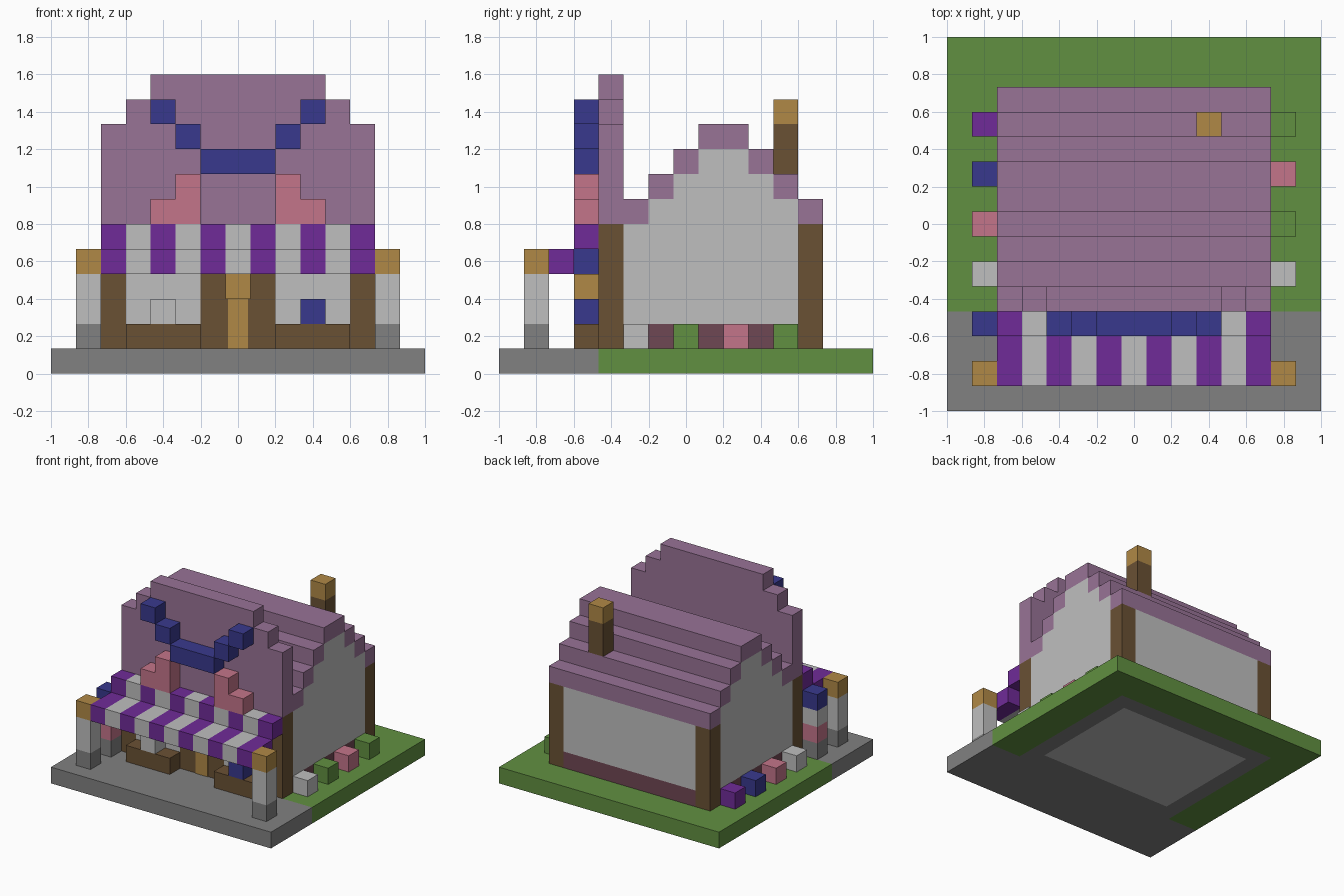
import bpy, bmesh
from mathutils import Vector

if "Cube" in bpy.data.objects:
    bpy.data.objects.remove(bpy.data.objects["Cube"], do_unlink=True)

U = 2 / 15  # block size


def material(name, r, g, b):
    lin = [(c / 255 / 12.92) if c < 11 else ((c / 255 + 0.055) / 1.055) ** 2.4 for c in (r, g, b)]
    m = bpy.data.materials.new(name)
    m.use_nodes = True
    m.diffuse_color = (*lin, 1)
    m.node_tree.nodes["Principled BSDF"].inputs["Base Color"].default_value = (*lin, 1)
    return m


MAUVE = material("mauve", 152, 115, 150)
BLUE = material("blue", 57, 57, 141)
PURPLE = material("purple", 112, 43, 152)
WHITE = material("white", 191, 191, 191)
GOLD = material("gold", 176, 137, 70)
BROWN = material("brown", 106, 81, 52)
GREY = material("grey", 129, 129, 129)
GREEN = material("green", 97, 144, 65)
PINK = material("pink", 196, 117, 138)
MAROON = material("maroon", 111, 71, 83)


def blocks(name, mat, *boxes):
    """One object made of boxes, each given as first and last block in x, y, z."""
    bm = bmesh.new()
    for i0, i1, j0, j1, k0, k1 in boxes:
        lo = Vector((i0 * U - 1, j0 * U - 1, k0 * U))
        hi = Vector(((i1 + 1) * U - 1, (j1 + 1) * U - 1, (k1 + 1) * U))
        cube = bmesh.ops.create_cube(bm, size=1)
        for v in cube["verts"]:
            v.co = (lo + hi) / 2 + v.co * (hi - lo)
    mesh = bpy.data.meshes.new(name)
    bm.to_mesh(mesh)
    bm.free()
    mesh.materials.append(mat)
    ob = bpy.data.objects.new(name, mesh)
    bpy.context.collection.objects.link(ob)
    return ob


def mirrored(name, mat, *boxes):
    """The boxes and their mirror images across x = 0."""
    flipped = [(14 - b[1], 14 - b[0], *b[2:]) for b in boxes]
    return blocks(name, mat, *boxes, *flipped)


# Ground slab, foundation and floor
blocks("pavement", GREY, (0, 14, 0, 3, 0, 0))
blocks("lawn", GREEN, (0, 14, 13, 14, 0, 0), (0, 1, 4, 12, 0, 0), (13, 14, 4, 12, 0, 0))
blocks("foundation", GREY, (2, 12, 4, 4, 0, 0), (2, 12, 12, 12, 0, 0),
       (2, 2, 5, 11, 0, 0), (12, 12, 5, 11, 0, 0))
blocks("floor", WHITE, (3, 11, 5, 11, 0, 0))

# Stepped roof, and gable walls that follow it
roof_level = {5: 6, 6: 7, 7: 8, 8: 9, 9: 9, 10: 8, 11: 7, 12: 6}
blocks("roof", MAUVE, *[(2, 12, j, j, k, k) for j, k in roof_level.items()])
mirrored("gable_wall", WHITE, *[(2, 2, j, j, 2, k - 1) for j, k in roof_level.items() if j < 12])
mirrored("side_plinth", MAROON, (2, 2, 5, 11, 1, 1))
blocks("back_wall", WHITE, (3, 11, 12, 12, 2, 5))
blocks("back_plinth", MAROON, (3, 11, 12, 12, 1, 1))
mirrored("corner_post", BROWN, (2, 2, 4, 4, 1, 5), (2, 2, 12, 12, 1, 5))
blocks("chimney", BROWN, (10, 10, 11, 11, 8, 9))
blocks("chimney_cap", GOLD, (10, 10, 11, 11, 10, 10))

# Shop front
mirrored("front_wall", WHITE, (3, 5, 4, 4, 2, 3))
blocks("front_wall_top", WHITE, (3, 11, 4, 4, 4, 5))
mirrored("front_plinth", MAROON, (3, 5, 4, 4, 1, 1))
blocks("door_frame", BROWN, (6, 8, 4, 4, 1, 3))
blocks("door", GOLD, (7.1, 6.9, 3.95, 4, 1, 2))
blocks("door_lantern", GOLD, (7, 7, 3, 3, 3, 3))
mirrored("bench", BROWN, (3, 5, 3, 3, 1, 1))
blocks("white_ware", WHITE, (4, 4, 3, 3, 2, 2))
blocks("blue_ware", BLUE, (10, 10, 3, 3, 2, 2))

# Tall stepped facade with its ornaments
blocks("facade", MAUVE, (2, 12, 4, 4, 6, 9), (3, 11, 4, 4, 10, 10), (4, 10, 4, 4, 11, 11))
blocks("blue_ornament", BLUE, (6, 8, 3, 3, 8, 8), (5, 5, 3, 3, 9, 9), (9, 9, 3, 3, 9, 9),
       (4, 4, 3, 3, 10, 10), (10, 10, 3, 3, 10, 10))
mirrored("pink_ornament", PINK, (4, 5, 3, 3, 6, 6), (5, 5, 3, 3, 7, 7))

# Striped awning in two steps
for name, mat, first in (("awning_purple", PURPLE, 2), ("awning_white", WHITE, 3)):
    stripes = range(first, 13, 2)
    blocks(name, mat, *[(i, i, 1, 2, 4, 4) for i in stripes], *[(i, i, 3, 3, 5, 5) for i in stripes])

# Awning posts
mirrored("post_foot", GREY, (1, 1, 1, 1, 1, 1))
mirrored("post_shaft", WHITE, (1, 1, 1, 1, 2, 3))
mirrored("post_cap", GOLD, (1, 1, 1, 1, 4, 4))

# Coloured stack beside the shop front
for k, mat in enumerate((GREY, PINK, WHITE, BLUE), start=1):
    blocks(f"stack_block_{k}", mat, (1, 1, 3, 3, k, k))

# Flower blocks along both side walls
for side, i, colours in (("right", 1, (WHITE, PINK, BLUE, PURPLE)),
                         ("left", 13, (WHITE, GREEN, PINK, GREEN))):
    for n, mat in enumerate(colours):
        j = 5 + 2 * n
        blocks(f"{side}_flower_{n + 1}", mat, (i, i, j, j, 1, 1))
